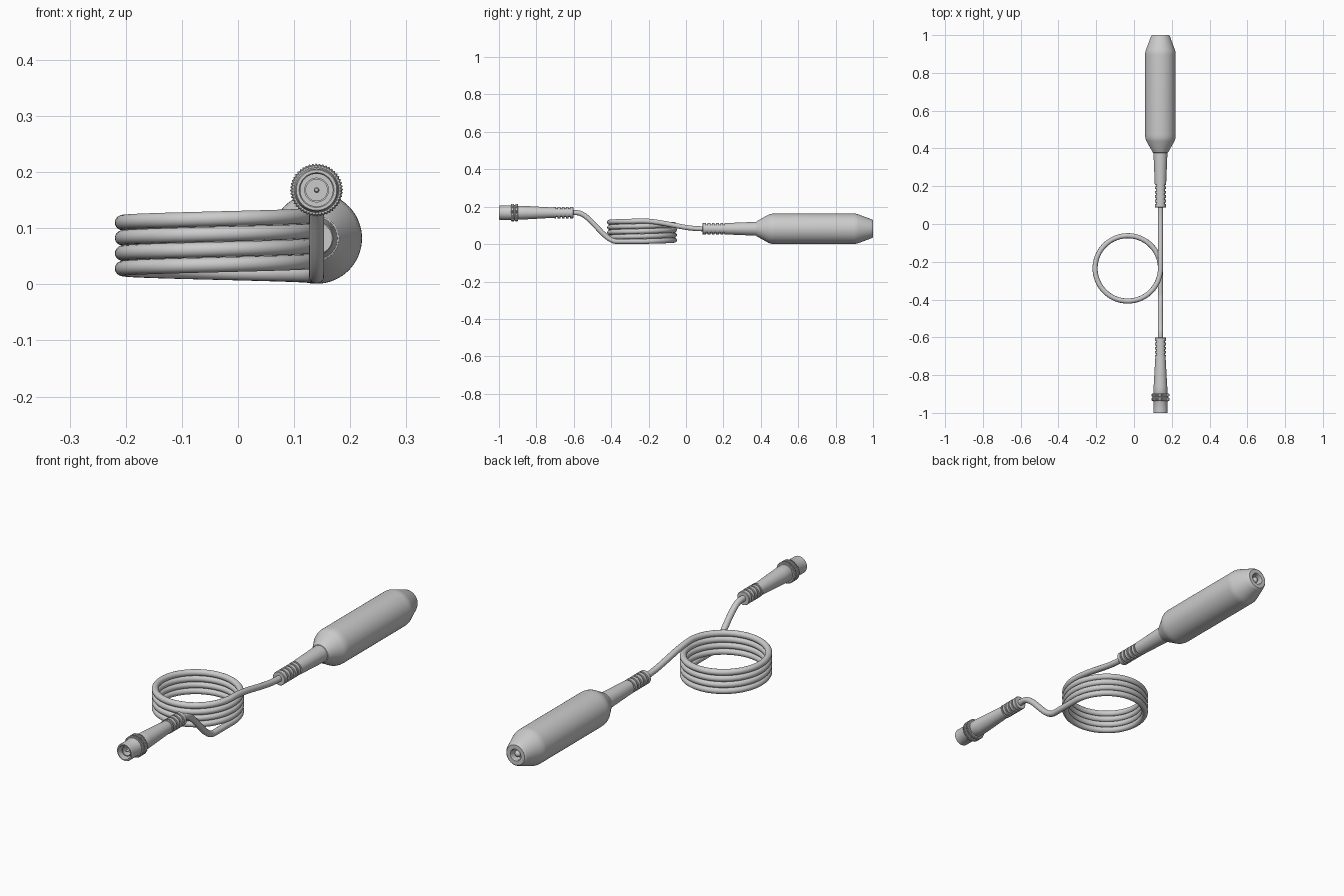
import bpy, bmesh, math

if "Cube" in bpy.data.objects:
    bpy.data.objects.remove(bpy.data.objects["Cube"])

X = 0.14            # shared axis of handle and connector
HZ, CZ = 0.082, 0.168   # handle and connector axis heights


def finish(name, bm):
    bmesh.ops.remove_doubles(bm, verts=bm.verts, dist=1e-6)
    bmesh.ops.recalc_face_normals(bm, faces=bm.faces)
    me = bpy.data.meshes.new(name)
    bm.to_mesh(me)
    bm.free()
    ob = bpy.data.objects.new(name, me)
    bpy.context.collection.objects.link(ob)
    bpy.ops.object.select_all(action='DESELECT')
    bpy.context.view_layer.objects.active = ob
    ob.select_set(True)
    bpy.ops.object.shade_smooth_by_angle(angle=math.radians(28))
    return ob


def lathe(name, profile, z, segs=64, tooth=0.0):
    """Revolve (y, r) points around the y axis; tooth alternates the radius."""
    bm = bmesh.new()
    rings = []
    for y, r in profile:
        ring = []
        for i in range(segs):
            a = 2 * math.pi * i / segs
            q = max(r - (tooth if i % 4 > 1 else 0), 0)
            ring.append(bm.verts.new((X + q * math.cos(a), y, z + q * math.sin(a))))
        rings.append(ring)
    for a, b in zip(rings, rings[1:]):
        for i in range(segs):
            j = (i + 1) % segs
            bm.faces.new((a[i], a[j], b[j], b[i]))
    for ring, (y, r) in ((rings[0], profile[0]), (rings[-1], profile[-1])):
        if r > 0:
            bm.faces.new(ring)
    return finish(name, bm)


def ridges(y0, step, count, r, depth, gap):
    """Profile points for a run of ridges separated by grooves."""
    pts = []
    for i in range(count):
        y = y0 + i * step
        s = math.copysign(gap, step)
        pts += [(y, r), (y + step - s, r), (y + step - s, r - depth), (y + step, r - depth)]
    return pts


# handle: boot, flared neck, barrel, nose with recessed opening
lathe("handle_boot",
      [(0.088, 0.012), (0.088, 0.028), (0.09, 0.030)] + ridges(0.092, 0.023, 5, 0.030, 0.006, 0.008)
      + [(0.207, 0.030), (0.375, 0.037), (0.39, 0.037), (0.39, 0.0)], HZ)
lathe("handle_barrel",
      [(0.375, 0.0), (0.375, 0.034), (0.378, 0.040), (0.440, 0.075), (0.448, 0.078), (0.460, 0.0805),
       (0.475, 0.081), (0.895, 0.081), (0.908, 0.0805), (0.918, 0.078), (0.928, 0.0745), (0.990, 0.0515),
       (0.997, 0.048), (1.0, 0.044), (1.0, 0.026), (0.997, 0.024), (0.965, 0.024), (0.965, 0.0)], HZ)

# rounded tip inside the nose
tip = [(0.960, 0.014), (0.982, 0.014)]
tip += [(0.982 + 0.014 * math.sin(t * math.pi / 12), 0.014 * math.cos(t * math.pi / 12)) for t in range(1, 6)]
lathe("nose_tip", tip + [(0.996, 0.0)], HZ, 32)

# connector body with boot
lathe("connector_body",
      [(-0.602, 0.012), (-0.602, 0.028), (-0.604, 0.030)] + ridges(-0.606, -0.022, 4, 0.030, 0.006, 0.008)
      + [(-0.694, 0.030), (-0.702, 0.030), (-0.702, 0.027), (-0.86, 0.036), (-0.90, 0.037),
         (-0.905, 0.035), (-0.915, 0.035), (-0.915, 0.0)], CZ)

# knurled ring in two bands
for n, (a, b) in {"rear": (-0.898, -0.914), "front": (-0.919, -0.936)}.items():
    lathe("knurled_ring_" + n,
          [(a, 0.036), (a, 0.044), (a - 0.003, 0.047), (b + 0.003, 0.047), (b, 0.044), (b, 0.036)],
          CZ, 192, 0.002)

# connector sleeve with stepped socket
lathe("connector_sleeve",
      [(-0.91, 0.0), (-0.91, 0.041), (-0.934, 0.041), (-0.94, 0.038), (-0.997, 0.038), (-1.0, 0.036),
       (-1.0, 0.031), (-0.997, 0.029), (-0.965, 0.029), (-0.965, 0.022), (-0.985, 0.022),
       (-0.985, 0.019), (-0.955, 0.019), (-0.955, 0.0)], CZ)
lathe("connector_pin", [(-0.95, 0.005), (-0.983, 0.005), (-0.987, 0.003), (-0.988, 0.0)], CZ, 24)

# cable: drop from connector, four coil turns, run out to handle
R, CX, CY, LOW, PITCH = 0.173, X - 0.173, -0.235, 0.0145, 0.0273
TOP = LOW + 4 * PITCH


def run(y0, z0, y1, z1, n):
    pts = []
    for i in range(n + 1):
        t = i / n
        s = t * t * (3 - 2 * t)
        pts.append((X, y0 + (y1 - y0) * t, z0 + (z1 - z0) * s))
    return pts


path = [(X, -0.62, CZ)] + run(-0.585, CZ, -0.37, LOW, 24)
N = 72
for i in range(4 * N + 1):
    a = 2 * math.pi * i / N
    path.append((CX + R * math.cos(a), CY + R * math.sin(a), LOW + PITCH * i / N))
path += run(CY, TOP, 0.085, HZ, 24)[1:] + [(X, 0.11, HZ)]
# blend the coil's last tangent away from the straight run
cu = bpy.data.curves.new("cable", 'CURVE')
cu.dimensions = '3D'
cu.bevel_depth = 0.0135
cu.bevel_resolution = 6
cu.use_fill_caps = True
sp = cu.splines.new('POLY')
sp.points.add(len(path) - 1)
for p, co in zip(sp.points, path):
    p.co = (*co, 1)
sp.use_smooth = True
cable = bpy.data.objects.new("cable", cu)
bpy.context.collection.objects.link(cable)
bpy.ops.object.select_all(action='DESELECT')
bpy.context.view_layer.objects.active = cable
cable.select_set(True)
bpy.ops.object.convert(target='MESH')
bpy.ops.object.shade_smooth_by_angle(angle=math.radians(35))
